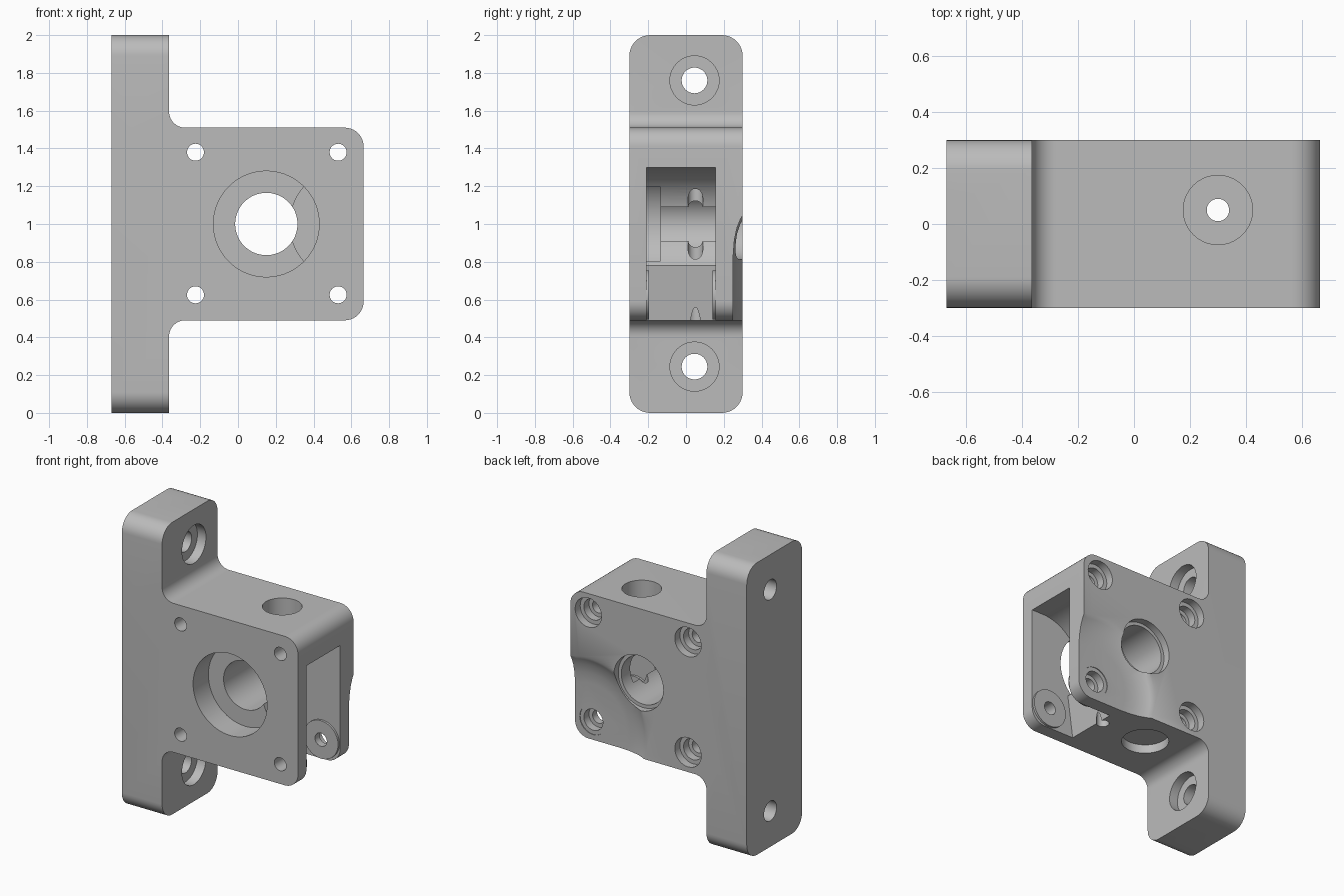
import bpy, bmesh, math
from mathutils import Vector

cube = bpy.data.objects.get("Cube")
if cube:
    bpy.data.objects.remove(cube, do_unlink=True)

grey = bpy.data.materials.new("grey_plastic")
grey.use_nodes = True
grey.diffuse_color = (0.5, 0.5, 0.5, 1)
grey.node_tree.nodes["Principled BSDF"].inputs["Base Color"].default_value = (0.5, 0.5, 0.5, 1)


def place(axis, u, v, t):
    """Point (u, v) in the plane across an axis, at distance t along it."""
    return {"x": (t, u, v), "y": (u, t, v), "z": (u, v, t)}[axis]


def loft(name, rings):
    """Closed solid through rings of equal length."""
    bm = bmesh.new()
    loops = [[bm.verts.new(p) for p in ring] for ring in rings]
    for a, b in zip(loops, loops[1:]):
        for i in range(len(a)):
            j = (i + 1) % len(a)
            bm.faces.new((a[i], a[j], b[j], b[i]))
    bm.faces.new(loops[0])
    bm.faces.new(loops[-1])
    bmesh.ops.recalc_face_normals(bm, faces=bm.faces)
    mesh = bpy.data.meshes.new(name)
    bm.to_mesh(mesh)
    bm.free()
    mesh.materials.append(grey)
    ob = bpy.data.objects.new(name, mesh)
    bpy.context.collection.objects.link(ob)
    return ob


def prism(name, axis, outline, a, b):
    return loft(name, [[place(axis, u, v, t) for u, v in outline] for t in (a, b)])


def lathe(name, axis, cu, cv, steps, n=48):
    """Turned solid; steps are (radius, distance along the axis)."""
    ang = [2 * math.pi * i / n for i in range(n)]
    return loft(name, [[place(axis, cu + r * math.cos(a), cv + r * math.sin(a), t)
                        for a in ang] for r, t in steps])


def rounded(corners, seg=10):
    """Outline with each (u, v, radius) corner replaced by an arc."""
    out = []
    for i, (u, v, r) in enumerate(corners):
        p = Vector((u, v))
        if r == 0:
            out.append((u, v))
            continue
        d0 = (Vector(corners[i - 1][:2]) - p).normalized()
        d1 = (Vector(corners[(i + 1) % len(corners)][:2]) - p).normalized()
        c = p + (d0 + d1) * r
        for k in range(seg + 1):
            a = k / seg * math.pi / 2
            out.append(tuple(c - d1 * r * math.cos(a) - d0 * r * math.sin(a)))
    return out


def combine(target, tool, operation="DIFFERENCE"):
    mod = target.modifiers.new("combine", "BOOLEAN")
    mod.operation = operation
    mod.solver = "EXACT"
    mod.object = tool
    bpy.context.view_layer.objects.active = target
    bpy.ops.object.modifier_apply(modifier=mod.name)
    bpy.data.objects.remove(tool, do_unlink=True)


# Mounting flange and block in one outline
body = prism("bracket_body", "y", rounded([
    (-0.67, 0, 0), (-0.365, 0, 0), (-0.365, 0.49, 0.085), (0.665, 0.49, 0.1),
    (0.665, 1.51, 0.1), (-0.365, 1.51, 0.085), (-0.365, 2, 0), (-0.67, 2, 0)]), -0.3, 0.3)

# Rounded flange ends
combine(body, prism("end_rounding", "x", rounded([
    (-0.3, 0, 0.11), (0.3, 0, 0.11), (0.3, 2, 0.11), (-0.3, 2, 0.11)]), -1, 1), "INTERSECT")

# Side slot with a round roller pocket, open at the bottom
pocket = [(0.575 + 0.3 * math.cos(math.radians(a)), 1 + 0.3 * math.sin(math.radians(a)))
          for a in range(227, 89, -4)]
slot = [(0.318, 0.4)] + pocket + [(0.575, 1.3), (0.9, 1.3), (0.9, 0.4)]
combine(body, prism("slot_cutter", "y", slot, -0.21, 0.155))

# Pivot bosses on the slot walls
px, pz = 0.53, 0.625
for a, b in ((-0.25, -0.195), (0.14, 0.2)):
    combine(body, lathe("pivot_boss", "y", px, pz, [(0.13, a), (0.13, b)]), "UNION")

# Dished relief around the pivot on the back
combine(body, lathe("relief_cutter", "y", px, pz, [
    (0.25, 0.25), (0.32, 0.256), (0.38, 0.27), (0.42, 0.287), (0.445, 0.301), (0.445, 0.4)], 80))

# Motor boss recess, main bore and rear lip
combine(body, lathe("bore_cutter", "y", 0.15, 1, [
    (0.28, -0.4), (0.28, -0.135), (0.165, -0.135), (0.165, 0.25),
    (0.188, 0.25), (0.188, 0.4)], 72))

# Four screw holes with stepped heads at the back
for x in (-0.225, px):
    for z in (pz, 1.38):
        combine(body, lathe("screw_cutter", "y", x, z, [
            (0.045, -0.4), (0.045, 0.19), (0.072, 0.19), (0.072, 0.245),
            (0.1, 0.245), (0.1, 0.4)], 32))

# Flange mounting holes
for z in (0.245, 1.76):
    combine(body, lathe("mount_cutter", "x", 0.045, z, [
        (0.068, -0.8), (0.068, -0.43), (0.13, -0.43), (0.13, -0.2)], 40))

# Vertical feed hole with top socket, and shallow bottom socket
combine(body, lathe("feed_cutter", "z", 0.3, 0.05, [
    (0.04, 0.3), (0.04, 1.3), (0.124, 1.3), (0.124, 1.7)], 40))
combine(body, lathe("socket_cutter", "z", -0.05, 0.05, [(0.15, 0.4), (0.15, 0.55)], 40))

# Smooth curved walls, sharp edges
bpy.ops.object.select_all(action="DESELECT")
body.select_set(True)
bpy.context.view_layer.objects.active = body
bpy.ops.object.shade_smooth_by_angle(angle=math.radians(30))
